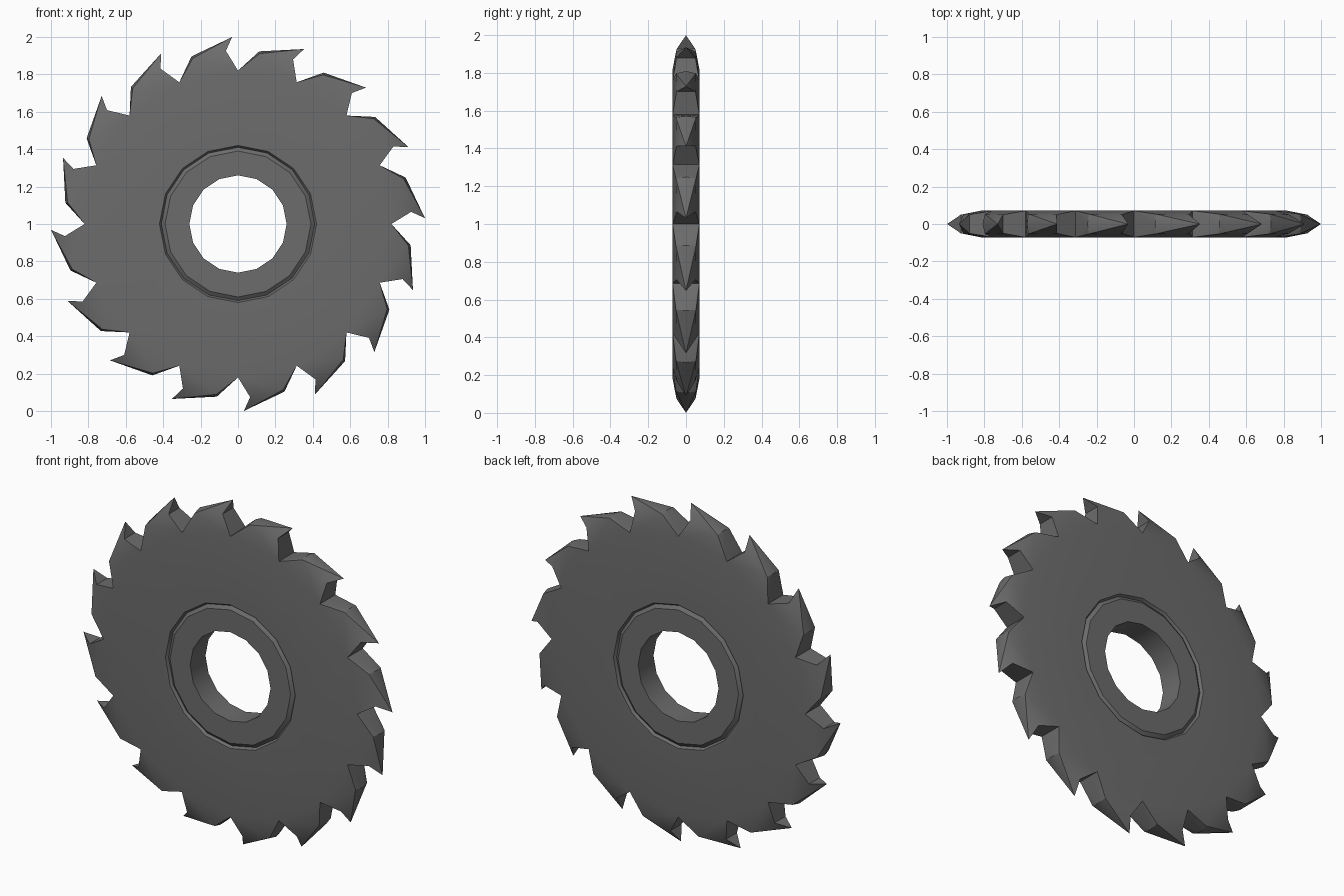
import bpy, bmesh, math

if "Cube" in bpy.data.objects:
    bpy.data.objects.remove(bpy.data.objects["Cube"])

TEETH = 16
STEP = math.tau / TEETH
HALF = 0.071
bm = bmesh.new()


def vert(r, deg, y):
    a = math.radians(deg)
    return bm.verts.new((r * math.cos(a), y, 1 + r * math.sin(a)))


def ring(r, y):
    return [vert(r, 360 / TEETH * i, y) for i in range(TEETH)]


def bridge(a, b):
    for i in range(TEETH):
        j = (i + 1) % TEETH
        bm.faces.new((a[i], a[j], b[j], b[i]))


# flat disc sides: bore edge, shallow groove round the hub, gullet circle
sides = []
for s in (-1, 1):
    rings = [ring(r, s * y) for r, y in
             ((0.26, HALF), (0.39, HALF), (0.41, HALF - 0.015), (0.42, HALF), (0.82, HALF))]
    for a, b in zip(rings, rings[1:]):
        bridge(a, b)
    sides.append(rings)

# bore wall
bridge(sides[0][0], sides[1][0])

# raked teeth, each narrowing to a point on the centre plane
for i in range(TEETH):
    j = (i + 1) % TEETH
    base = 360 / TEETH * i
    tip = vert(1.0, base + 1.8, 0)
    crest = vert(0.93, base + 15.5, 0)
    bend, shoulder = [], []
    for k, s in enumerate((-1, 1)):
        valley = sides[k][4]
        b = vert(0.928, base + 4.0, s * 0.05)
        h = vert(0.918, base + 15.3, s * 0.053)
        bm.faces.new((valley[i], b, h, valley[j]))
        bm.faces.new((b, tip, h))
        bm.faces.new((tip, crest, h))
        bend.append(b)
        shoulder.append(h)
    v0, v1 = sides[0][4], sides[1][4]
    bm.faces.new((v0[i], v1[i], bend[1], bend[0]))
    bm.faces.new((bend[0], bend[1], tip))
    bm.faces.new((shoulder[0], crest, v0[j]))
    bm.faces.new((shoulder[1], crest, v1[j]))
    bm.faces.new((crest, v0[j], v1[j]))

bmesh.ops.recalc_face_normals(bm, faces=bm.faces)
mesh = bpy.data.meshes.new("saw_blade")
bm.to_mesh(mesh)
bm.free()
blade = bpy.data.objects.new("saw_blade", mesh)
bpy.context.collection.objects.link(blade)

# dark steel
steel = bpy.data.materials.new("dark_steel")
steel.diffuse_color = (0.15, 0.15, 0.15, 1)
steel.use_nodes = True
steel.node_tree.nodes["Principled BSDF"].inputs["Base Color"].default_value = steel.diffuse_color
mesh.materials.append(steel)

bpy.context.view_layer.objects.active = blade
blade.select_set(True)
bpy.ops.object.shade_smooth_by_angle(angle=math.radians(30))
